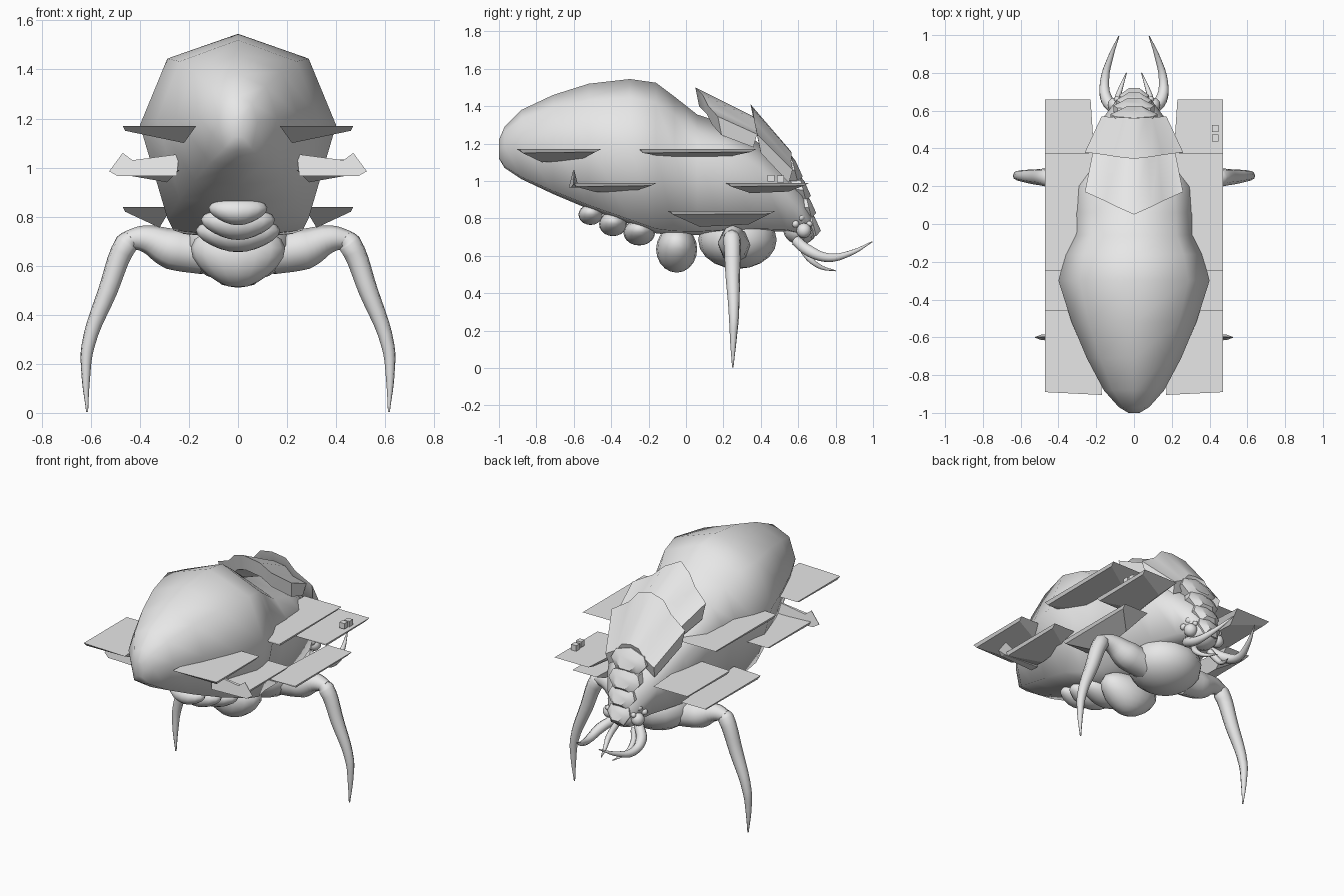
import bpy, bmesh
from mathutils import Vector

if "Cube" in bpy.data.objects:
    bpy.data.objects.remove(bpy.data.objects["Cube"])

shell = bpy.data.materials.new("pale_grey_shell")
shell.use_nodes = True
grey = (0.8, 0.8, 0.8, 1)
shell.diffuse_color = grey
shell.node_tree.nodes["Principled BSDF"].inputs["Base Color"].default_value = grey
SIDES = (("left", 1), ("right", -1))


def make(name, bm, smooth=True):
    bmesh.ops.recalc_face_normals(bm, faces=bm.faces)
    for f in bm.faces:
        f.smooth = smooth
    mesh = bpy.data.meshes.new(name)
    bm.to_mesh(mesh)
    bm.free()
    mesh.materials.append(shell)
    ob = bpy.data.objects.new(name, mesh)
    bpy.context.collection.objects.link(ob)
    return ob


def loft(name, rings, smooth=True):
    """Bridge a row of equal closed rings and cap both ends."""
    bm = bmesh.new()
    rows = [[bm.verts.new(p) for p in ring] for ring in rings]
    n = len(rows[0])
    for a, b in zip(rows, rows[1:]):
        for i in range(n):
            bm.faces.new((a[i], a[(i + 1) % n], b[(i + 1) % n], b[i]))
    bm.faces.new(rows[0])
    bm.faces.new(rows[-1])
    return make(name, bm, smooth)


def blob(name, centre, size, seg=16, taper=0):
    """Ellipsoid, optionally narrowing downwards."""
    bm = bmesh.new()
    bmesh.ops.create_uvsphere(bm, u_segments=seg, v_segments=seg // 2 + 2, radius=1)
    for v in bm.verts:
        v.co.x *= 1 + taper * v.co.z
    bmesh.ops.scale(bm, vec=size, verts=bm.verts)
    bmesh.ops.translate(bm, vec=centre, verts=bm.verts)
    return make(name, bm)


def sharpen(ob):
    bpy.ops.object.select_all(action="DESELECT")
    ob.select_set(True)
    bpy.context.view_layer.objects.active = ob
    bpy.ops.object.shade_smooth_by_angle(angle=0.7)


def limb(name, points, side):
    """Tapered tube through (x, y, z, radius) points."""
    data = bpy.data.curves.new(name, "CURVE")
    data.dimensions = "3D"
    data.bevel_depth, data.bevel_resolution = 1, 2
    data.resolution_u, data.use_fill_caps = 5, True
    spline = data.splines.new("BEZIER")
    spline.bezier_points.add(len(points) - 1)
    for bp, (x, y, z, r) in zip(spline.bezier_points, points):
        bp.co, bp.radius = (x * side, y, z), r
        bp.handle_left_type = bp.handle_right_type = "AUTO"
    data.materials.append(shell)
    ob = bpy.data.objects.new(name, data)
    bpy.context.collection.objects.link(ob)
    bpy.ops.object.select_all(action="DESELECT")
    ob.select_set(True)
    bpy.context.view_layer.objects.active = ob
    bpy.ops.object.convert(target="MESH")
    bpy.ops.object.shade_smooth()


# Body: eight-sided rings (y, bottom, top, half width, height of widest point)
body = [(-1, 1.12, 1.22, .03, .52), (-.97, 1.07, 1.29, .08, .52), (-.88, 1.01, 1.38, .16, .52),
        (-.71, .93, 1.46, .25, .52), (-.52, .85, 1.52, .33, .52), (-.3, .77, 1.545, .4, .52),
        (-.16, .72, 1.525, .365, .54), (-.06, .71, 1.45, .315, .6), (.06, .71, 1.355, .31, .7),
        (.2, .72, 1.31, .3, .75), (.38, .73, 1.21, .255, .72), (.54, .73, 1.05, .18, .6),
        (.62, .71, .95, .12, .52), (.67, .69, .82, .08, .52)]
section = [(0, 1), (.72, .87), (1, None), (.72, .03), (0, 0), (-.72, .03), (-1, None), (-.72, .87)]
rings = []
for y, b, t, w, mid in body:
    levels = [(u, mid if v is None else max(v, mid + .13) if v > .5 else v) for u, v in section]
    rings.append([(u * w, y, b + v * (t - b)) for u, v in levels])
loft("body", rings)

# Belly segments and chest
for i, (y, z, sx, sy, sz) in enumerate([
        (-.51, .82, .115, .065, .055), (-.39, .77, .145, .075, .065),
        (-.25, .725, .165, .085, .07), (-.05, .635, .185, .11, .125)]):
    blob(f"belly_segment_{i + 1}", (0, y, z), (sx, sy, sz), taper=.3)
blob("chest", (0, .275, .685), (.22, .21, .155))


# Ridged back shields, lofted across their width
def shield(name, half, taper, low, depth=.07):
    """half: (x, rear y, rear z, front y, front z) from centre outward."""
    full = [(-x, *r) for x, *r in reversed(half[1:])] + half
    sharpen(loft(name, [[(x, ry, rz), (x * taper, fy, fz),
                         (x * taper * .95, fy - .02, fz - depth),
                         (x * .95, ry + .02, rz - low)] for x, ry, rz, fy, fz in full]))


shield("rear_back_shield", [(0, .05, 1.5, .39, 1.33), (.09, .09, 1.46, .388, 1.32),
                            (.15, .12, 1.40, .385, 1.27), (.26, .17, 1.345, .38, 1.25)], .84, .1)
shield("front_back_shield", [(0, .345, 1.41, .56, 1.16), (.09, .355, 1.39, .565, 1.15),
                             (.15, .365, 1.32, .565, 1.1), (.26, .38, 1.25, .57, 1.06)], .66, .1)

# Overlapping scales down the neck and face
rim = [(0, 1), (.8, .6), (1, -.1), (.55, -1), (-.55, -1), (-1, -.1), (-.8, .6)]
for i, (y, z, w, h) in enumerate([(.58, 1.065, .125, .075), (.625, .96, .11, .07),
                                  (.655, .865, .095, .065), (.68, .77, .08, .065)]):
    sharpen(loft(f"neck_scale_{i + 1}", [
        [(u * w * s, y + dy - v * h * .25, z + v * h * s) for u, v in rim]
        for s, dy in ((.95, -.06), (1, 0), (.55, .025))]))
blob("head", (0, .61, .74), (.1, .09, .08))

# Flat-topped side plates (rear y, front y, top z, inner x, underside drop)
plates = [(-.905, -.455, 1.17, .17, .07), (-.26, .375, 1.17, .18, .05),
          (-.62, -.155, .99, .24, .05), (.21, .66, .99, .2, .055),
          (-.1, .48, .84, .27, .085)]
for side_name, s in SIDES:
    for i, (y0, y1, z, xi, drop) in enumerate(plates):
        span = y1 - y0
        top = [(xi, y0), (.47, y0 + .015), (.47, y1), (xi + .03, y1)]
        low = [(xi + .05, y0 + span * .3, z - drop), (.46, y0 + .03, z - .02),
               (.46, y1 - .03, z - .015), (xi + .07, y0 + span * .75, z - drop * .85)]
        loft(f"{side_name}_side_plate_{i + 1}",
             [[(x * s, y, z) for x, y in top], [(x * s, y, q) for x, y, q in low]], smooth=False)

    # Upright rear fin, thinning towards its tip
    fin = [(.24, 1.055), (.43, 1.03), (.47, 1.06), (.525, .985), (.49, .965), (.25, .965)]
    loft(f"{side_name}_rear_fin",
         [[(x * s, -.6 + d * min(.025, (.53 - x) * .35) * (1.06 - z + .01) * 10, z)
           for x, z in fin] for d in (-1, 1)], smooth=False)

    # Legs
    limb(f"{side_name}_thigh", [(.14, .26, .65, .085), (.27, .255, .67, .085),
                               (.38, .25, .71, .055), (.46, .245, .705, .035)], s)
    limb(f"{side_name}_shin", [(.43, .24, .715, .035), (.455, .245, .69, .048),
                              (.53, .25, .5, .04), (.612, .256, .27, .027),
                              (.62, .253, .15, .018), (.615, .25, .004, .004)], s)

    # Jaws and feelers
    limb(f"{side_name}_jaw", [(.08, .59, .68, .03), (.145, .66, .625, .032),
                             (.155, .76, .59, .025), (.125, .88, .615, .015),
                             (.08, .995, .675, .003)], s)
    limb(f"{side_name}_feeler", [(.06, .61, .66, .02), (.085, .66, .585, .018),
                                (.07, .72, .54, .012), (.04, .8, .52, .003)], s)

    # Eye cluster
    for i, (x, y, z, r) in enumerate([(.1, .63, .735, .04), (.1, .615, .805, .02),
                                      (.115, .585, .77, .02), (.09, .66, .77, .016)]):
        blob(f"{side_name}_eye_{i + 1}", (x * s, y, z), (r, r, r), 12)

# Small blocks resting on the left front plate
for i, (y, z) in enumerate([(.455, 1.015), (.505, 1.01)]):
    bm = bmesh.new()
    bmesh.ops.create_cube(bm, size=.036)
    bmesh.ops.translate(bm, vec=Vector((.43, y, z)), verts=bm.verts)
    make(f"plate_block_{i + 1}", bm, False)
